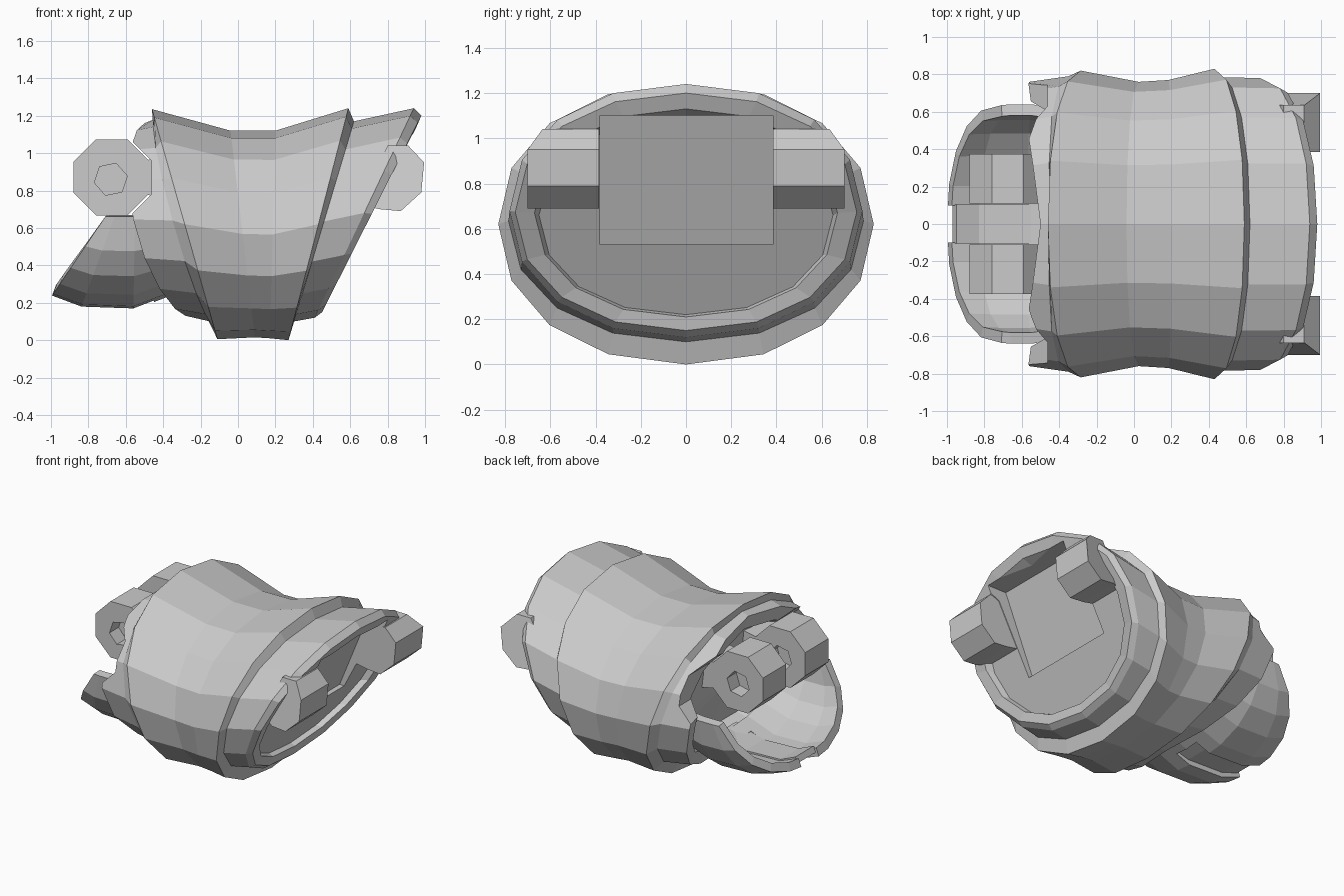
import bpy, bmesh, math
from mathutils import Vector

if "Cube" in bpy.data.objects:
    bpy.data.objects.remove(bpy.data.objects["Cube"])

SEG = 16


def make(name, verts, faces):
    me = bpy.data.meshes.new(name)
    me.from_pydata(verts, [], faces)
    bm = bmesh.new()
    bm.from_mesh(me)
    bmesh.ops.recalc_face_normals(bm, faces=bm.faces)
    bm.to_mesh(me)
    bm.free()
    ob = bpy.data.objects.new(name, me)
    bpy.context.collection.objects.link(ob)
    return ob


def ring(xt, zt, xb, zb, hw, bump=0.0):
    """Tilted oval from top point to bottom point; bump pushes the sides to -x."""
    pts = []
    for i in range(SEG):
        a = 2 * math.pi * i / SEG
        s, c = math.sin(a), math.cos(a)
        t = (1 - math.copysign(abs(c) ** 0.95, c)) / 2
        y = hw * math.copysign(abs(s) ** 0.92, s)
        pts.append((xt + (xb - xt) * t - bump * abs(s) ** 1.3, y, zt + (zb - zt) * t))
    return pts


def loft(name, rings):
    verts, faces = [], []
    for r in rings:
        verts += ring(*r)
    for k in range(len(rings) - 1):
        for i in range(SEG):
            j = (i + 1) % SEG
            faces.append((k * SEG + i, k * SEG + j, (k + 1) * SEG + j, (k + 1) * SEG + i))
    # fan caps on both ends
    for k in (0, len(rings) - 1):
        loop = verts[k * SEG:(k + 1) * SEG]
        verts.append(tuple(sum((Vector(p) for p in loop), Vector()) / SEG))
        c = len(verts) - 1
        faces += [(k * SEG + i, k * SEG + (i + 1) % SEG, c) for i in range(SEG)]
    return make(name, verts, faces)


def prism(name, profile, y0, y1):
    n = len(profile)
    verts = [(x, y, z) for y in (y0, y1) for x, z in profile]
    faces = [tuple(range(n)), tuple(range(n, 2 * n))]
    faces += [(i, (i + 1) % n, n + (i + 1) % n, n + i) for i in range(n)]
    return make(name, verts, faces)


def ngon(n, cx, cz, r, rot=0.0):
    return [(cx + r * math.cos(rot + 2 * math.pi * i / n),
             cz + r * math.sin(rot + 2 * math.pi * i / n)) for i in range(n)]


def bake(ob):
    bpy.context.view_layer.update()
    me = bpy.data.meshes.new_from_object(ob.evaluated_get(bpy.context.evaluated_depsgraph_get()))
    ob.modifiers.clear()
    ob.data = me


def cut(ob, cutter):
    cutter.hide_render = True
    m = ob.modifiers.new("cut", 'BOOLEAN')
    m.operation, m.solver, m.object = 'DIFFERENCE', 'EXACT', cutter
    bake(ob)
    bpy.data.objects.remove(cutter)


# Main sleeve: recessed collar, step, waisted barrel, step, end rim, recessed floor
body = loft("sleeve", [
    (-0.38, 1.02, -0.19, 0.27, 0.63, 0.10),
    (-0.47, 1.06, -0.28, 0.22, 0.67, 0.17),
    (-0.50, 1.16, -0.28, 0.13, 0.76, 0.17),
    (-0.45, 1.18, -0.15, 0.10, 0.79, 0.05),
    (-0.46, 1.235, -0.11, 0.005, 0.82, 0.0),
    (-0.04, 1.12, 0.09, 0.015, 0.76, 0.0),
    (0.20, 1.12, 0.17, 0.01, 0.77, 0.0),
    (0.59, 1.24, 0.27, 0.0, 0.83, 0.0),
    (0.62, 1.17, 0.30, 0.10, 0.785, 0.0),
    (0.94, 1.24, 0.41, 0.12, 0.78, 0.0),
    (0.98, 1.20, 0.45, 0.15, 0.755, 0.0),
    (0.95, 1.13, 0.46, 0.21, 0.67, 0.0),
    (0.88, 1.10, 0.42, 0.22, 0.65, 0.0),
])

# Hinge clearance through the collar and shallow slot in the end floor
cut(body, prism("hinge_clearance", ngon(8, -0.68, 0.87, 0.235, math.pi / 8), -1, 1))
cut(body, prism("slot_cutter", [(1.0, 1.1), (0.78, 1.1), (0.545, 0.53), (0.7, 0.53)], -0.38, 0.385))

# Hinge knuckles with blind hexagonal bores, and the pegs at the other end
PEG = [(0.80, 1.04), (0.91, 1.04), (0.995, 0.95), (0.98, 0.79), (0.87, 0.69),
       (0.76, 0.70), (0.66, 0.72), (0.72, 0.88)]
for side, s in (("front", -1), ("back", 1)):
    k = prism("knuckle_" + side, ngon(8, -0.675, 0.87, 0.22, math.pi / 8), s * 0.11, s * 0.375)
    hexagon = ngon(6, -0.68, 0.86, 0.09, 0.2)
    cut(k, prism("outer_bore", hexagon, s * 0.27, s * 0.5))
    cut(k, prism("inner_bore", hexagon, s * 0.0, s * 0.2))
    prism("knuckle_arm_" + side, [(-0.50, 0.78), (-0.3, 0.74), (-0.3, 1.0), (-0.50, 0.96)],
          s * 0.11, s * 0.375)
    peg = prism("peg_" + side, PEG, s * 0.385, s * 0.70)
    # upper and hidden corners of the outer end lean in under the rim
    for i in (0, 1, 6, 7):
        peg.data.vertices[len(PEG) + i].co.y = s * 0.635

# Scooped guard under the hinge: side x, side z, bottom x, bottom z, half width
stations = [(-0.71, 0.66, -1.0, 0.23, 0.635), (-0.66, 0.66, -0.84, 0.17, 0.64),
            (-0.55, 0.66, -0.56, 0.16, 0.64), (-0.40, 0.66, -0.33, 0.25, 0.62)]
N = 10
verts, faces = [], []
for xs, zs, xb, zb, hw in stations:
    for i in range(N + 1):
        a = math.pi * (i / N - 0.5)
        c = math.cos(a) ** 0.85 if abs(i - N / 2) < N / 2 else 0.0
        y = hw * math.copysign(abs(math.sin(a)) ** 0.92, a)
        verts.append((xs + (xb - xs) * c, y, zs + (zb - zs) * c))
for k in range(len(stations) - 1):
    for i in range(N):
        p = k * (N + 1) + i
        faces.append((p, p + 1, p + N + 2, p + N + 1))
guard = make("guard", verts, faces)
# keep the outer skin facing down so the wall grows inwards
if sum(f.normal.z for f in guard.data.polygons) > 0:
    guard.data.flip_normals()
sol = guard.modifiers.new("wall", 'SOLIDIFY')
sol.thickness, sol.offset = 0.06, -1
bake(guard)

# Centre groove in the guard, closed by a thin inner strip
cut(guard, prism("groove_cutter", [(-1.1, 0.0), (-0.45, 0.0), (-0.45, 0.5), (-1.1, 0.5)], -0.1, 0.1))
prism("guard_strip", [(-0.97, 0.26), (-0.84, 0.215), (-0.55, 0.205), (-0.33, 0.27),
                      (-0.33, 0.31), (-0.55, 0.24), (-0.83, 0.25), (-0.95, 0.30)], -0.105, 0.105)
